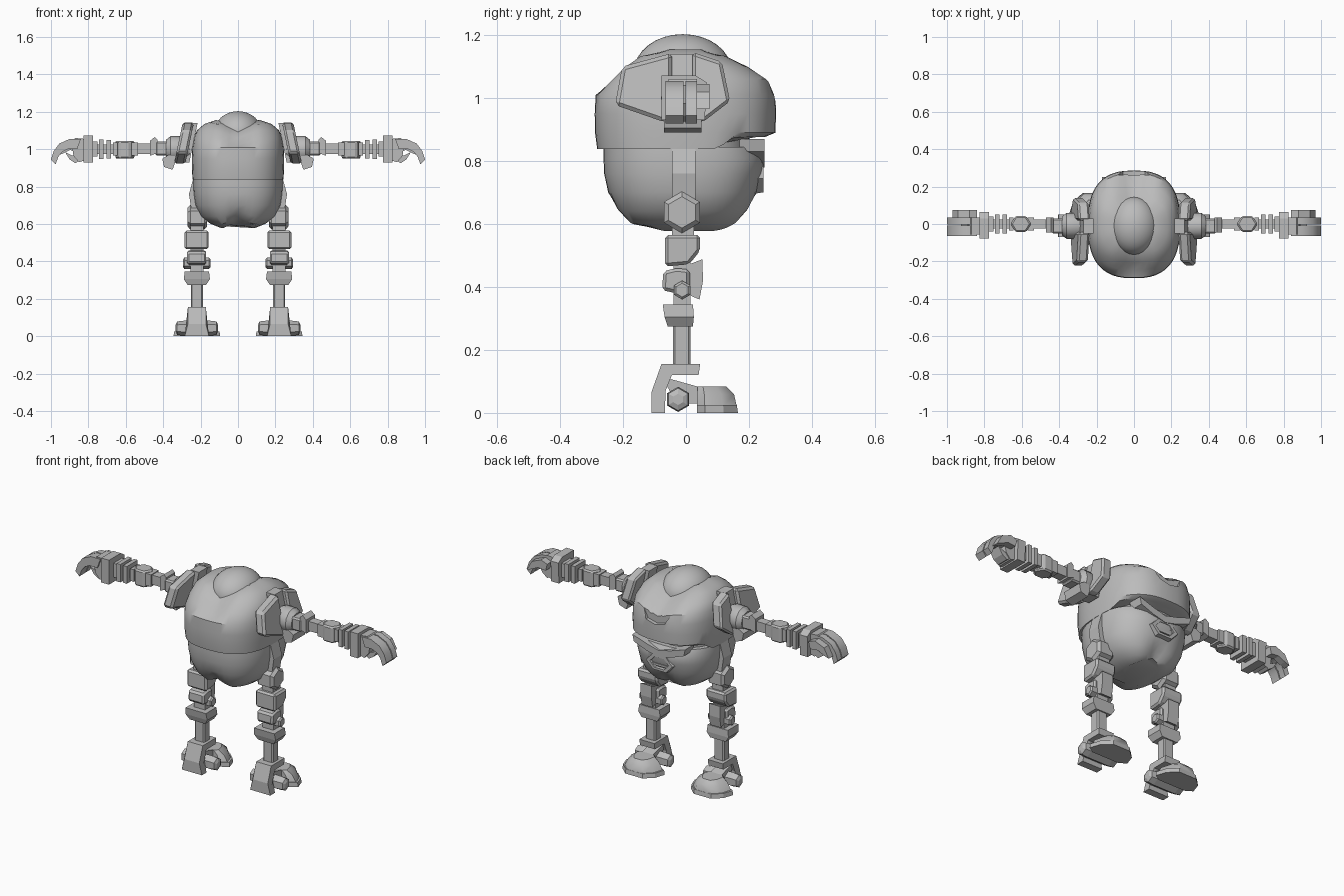
import bpy, bmesh, math
from mathutils import Matrix, Vector

if "Cube" in bpy.data.objects:
    bpy.data.objects.remove(bpy.data.objects["Cube"], do_unlink=True)

grey = bpy.data.materials.new("plain_grey")
grey.use_nodes = True
grey.diffuse_color = (0.5, 0.5, 0.5, 1)
grey.node_tree.nodes["Principled BSDF"].inputs["Base Color"].default_value = (0.5, 0.5, 0.5, 1)


def finish(name, bm, smooth=False, bevel=0):
    bmesh.ops.recalc_face_normals(bm, faces=bm.faces)
    if bevel:
        bmesh.ops.bevel(bm, geom=list(bm.edges), offset=bevel, segments=1, affect='EDGES')
    mesh = bpy.data.meshes.new(name)
    bm.to_mesh(mesh)
    bm.free()
    mesh.materials.append(grey)
    ob = bpy.data.objects.new(name, mesh)
    bpy.context.collection.objects.link(ob)
    if smooth:
        bpy.ops.object.select_all(action='DESELECT')
        ob.select_set(True)
        bpy.context.view_layer.objects.active = ob
        bpy.ops.object.shade_smooth_by_angle(angle=math.radians(35))
    return ob


def pair(name, bm, **kw):
    """Left part plus its mirror on the right."""
    twin = bm.copy()
    bmesh.ops.scale(twin, vec=(-1, 1, 1), verts=twin.verts)
    finish("left_" + name, bm, **kw)
    finish("right_" + name, twin, **kw)


def loft(rings):
    """Skin closed rings of points and cap both ends."""
    bm = bmesh.new()
    loops = [[bm.verts.new(p) for p in ring] for ring in rings]
    n = len(loops[0])
    for a, b in zip(loops, loops[1:]):
        for i in range(n):
            j = (i + 1) % n
            bm.faces.new((a[i], a[j], b[j], b[i]))
    bm.faces.new(loops[0])
    bm.faces.new(loops[-1])
    return bm


def prism(pts, axis, lo, hi):
    """Extrude a 2D outline along x (yz), y (xz) or z (xy)."""
    place = {"x": lambda p, d: (d, p[0], p[1]), "y": lambda p, d: (p[0], d, p[1]),
             "z": lambda p, d: (p[0], p[1], d)}[axis]
    return loft([[place(p, d) for p in pts] for d in (lo, hi)])


def block(x0, x1, y0, y1, z0, z1):
    return prism([(x0, y0), (x1, y0), (x1, y1), (x0, y1)], "z", z0, z1)


def rod(axis, a, b, profile, sides=6, turn=0):
    """Lathe of (distance, radius) pairs round a line along x or z."""
    rings = []
    for d, r in profile:
        ring = []
        for i in range(sides):
            t = turn + math.tau * i / sides
            u, v = a + r * math.cos(t), b + r * math.sin(t)
            ring.append((d, u, v) if axis == "x" else (u, v, d))
        rings.append(ring)
    return loft(rings)


def oval(z, a, front, back, power, sides=48):
    ring = []
    for i in range(sides):
        t = math.tau * i / sides
        c, s = math.cos(t), math.sin(t)
        x = a * math.copysign(abs(c) ** (2 / power), c)
        y = (back if s > 0 else front) * math.copysign(abs(s) ** (2 / power), s)
        ring.append((x, y, z))
    return ring


# Lower bowl of the body, cleft along the centre line underneath
bm = loft([oval(*r, 2.5) for r in (
    (.578, .09, .12, .15), (.60, .145, .19, .17), (.64, .20, .222, .20), (.70, .228, .247, .225),
    (.76, .237, .26, .243), (.81, .24, .262, .247), (.845, .238, .262, .225))])
for v in bm.verts:
    if v.co.z < .65:
        v.co.z += .035 * max(0, 1 - abs(v.co.x) / .08)
finish("lower_body", bm, smooth=True)

# Recessed core filling the mouth gap
finish("mouth_core", loft([oval(z, .215, .24, .2, 2.5) for z in (.82, .94)]), smooth=True)

# Upper shell, lifted over the mouth and cleft at the crown
bm = loft([oval(*r, 2.6) for r in (
    (.838, .243, .282, .25), (.89, .246, .289, .284), (.95, .247, .29, .286), (1.01, .244, .287, .284),
    (1.06, .236, .247, .27), (1.10, .22, .205, .21), (1.135, .18, .16, .14), (1.155, .12, .09, .08))])
for v in bm.verts:
    if v.co.z < .85:
        v.co.z += .038 * min(1, max(0, (v.co.y - .1) / .05))
    elif v.co.z > 1.04:
        v.co.z -= .04 * max(0, 1 - abs(v.co.x) / .11)
shell = finish("upper_body", bm)

# Visor notch cut in the rear of the shell
notch = finish("visor_cutter", prism(
    [(-.09, 1.06), (-.04, 1.035), (.04, 1.035), (.09, 1.06), (.06, 1.0), (0, .985), (-.06, 1.0)],
    "y", .262, .4))
notch.hide_render = True
notch.hide_viewport = True
cut = shell.modifiers.new("visor_cut", 'BOOLEAN')
cut.object = notch
cut.operation = 'DIFFERENCE'
cut.solver = 'EXACT'
bpy.context.view_layer.objects.active = shell
shell.select_set(True)
bpy.ops.object.modifier_apply(modifier=cut.name)
bpy.data.objects.remove(notch, do_unlink=True)
bpy.ops.object.select_all(action='DESELECT')
shell.select_set(True)
bpy.ops.object.shade_smooth_by_angle(angle=math.radians(35))

# Crown dome
bm = bmesh.new()
bmesh.ops.create_uvsphere(bm, u_segments=32, v_segments=16, radius=1,
                          matrix=Matrix.Translation((0, -.01, 1.085)) @ Matrix.Diagonal((.13, .155, .118, 1)))
finish("crown_dome", bm, smooth=True)

# Chevron lip and hexagonal vent at the mouth
finish("mouth_lip", prism([(-.17, .87), (-.08, .84), (0, .82), (.08, .84), (.17, .87),
                           (.16, .83), (.08, .80), (0, .78), (-.08, .80), (-.16, .83)], "y", .17, .25))
hexagon = [(math.cos(math.tau * i / 6), math.sin(math.tau * i / 6)) for i in range(6)]
bm = loft([[(x * s, y, .745 + z * s * .6) for x, z in hexagon] for s, y in
           ((.10, .20), (.085, .246), (.06, .246), (.055, .225))])
finish("mouth_vent", bm)
for z in (.73, .76):
    finish("vent_slat", block(-.05, .05, .22, .24, z - .006, z + .006))

# Shoulder pads in two tilted halves with a recessed bridge
def pad(name, pts, x0, thick, bevel):
    bm = prism(pts, "x", x0, x0 + thick)
    for v in bm.verts:
        v.co.x += (1.145 - v.co.z) * .21
    pair(name, bm, bevel=bevel)

pad("shoulder_pad_front", [(-.203, 1.10), (-.044, 1.143), (-.044, .924), (-.07, .924), (-.225, .978)], .235, .06, .012)
pad("shoulder_pad_rear", [(.02, 1.146), (.114, 1.115), (.14, .99), (.054, .924), (.02, .924)], .235, .06, .01)
pad("shoulder_bridge", [(-.05, 1.14), (.03, 1.14), (.03, .93), (-.05, .93)], .215, .055, 0)

# Arm: shoulder, links, elbow, ringed forearm and cuff
pair("shoulder_ball", rod("x", -.01, 1.0, [(.26, .05), (.30, .07), (.36, .07), (.385, .05)], 12), smooth=True)
pair("shoulder_guard", prism([(.325, .96), (.35, .89), (.395, .905), (.405, .95), (.37, .97)], "y", -.07, .05))
pair("upper_arm_block", block(.37, .44, -.05, .03, .965, 1.04), bevel=.008)
pair("upper_arm_cap", prism([(.43, .98), (.47, .965), (.47, 1.045), (.445, 1.065), (.43, 1.05)], "y", -.045, .035))
pair("upper_arm", block(.46, .58, -.025, .025, .975, 1.03))
pair("elbow_collar", block(.535, .57, -.035, .035, .965, 1.035))
pair("elbow", prism([(.605 + .055 * x, .05 * y) for x, y in hexagon], "z", .95, 1.045), bevel=.008)
pair("forearm", block(.63, .80, -.025, .025, .975, 1.025))
for x, r in ((.655, .035), (.69, .05), (.73, .052), (.76, .04)):
    pair("forearm_ring", block(x - .01, x + .014, -r, r, 1 - r, 1 + r))
pair("wrist_cuff", prism([(-.078, .93), (.06, .93), (.065, 1.05), (.03, 1.072), (-.078, 1.072)], "x", .775, .825))

# Claw hand
pair("palm", prism([(.82, .94), (.85, .93), (.88, .965), (.89, 1.04), (.87, 1.06), (.82, 1.055)], "y", -.055, .035))
curl = [(.84, 1.055), (.90, 1.055), (.955, 1.03), (.985, .99), (1.0, .945), (.975, .92),
        (.96, .96), (.94, .985), (.91, 1.0), (.86, 1.0)]
pair("finger_front", prism(curl, "y", -.065, -.008), smooth=True)
pair("finger_rear", prism(curl, "y", -.002, .035), smooth=True)
pair("thumb", prism([(.84, 1.03), (.88, 1.045), (.94, 1.02), (.97, .965), (.94, .975), (.90, .995), (.85, .99)], "y", .035, .075))
pair("lower_claw", prism([(.83, .95), (.87, .925), (.90, .945), (.925, .985), (.885, .965), (.85, .975)], "y", -.04, .03))

# Hip joint and the strut beside the bowl
pair("hip_strut", prism([(.19, .86), (.24, .84), (.262, .76), (.25, .68), (.19, .66)], "y", -.045, .03))
pair("hip", rod("x", -.013, .637, [(.165, .05), (.18, .066), (.255, .066), (.27, .05)], 6, math.pi / 6))
pair("hip_neck", block(.185, .255, -.045, .025, .54, .62))

# Leg segments, outlined from the side
pair("thigh", prism([(-.067, .565), (.045, .565), (.045, .515), (.01, .472), (-.067, .465)], "x", .157, .285), bevel=.01)
pair("thigh_core", block(.185, .255, -.04, .015, .30, .50))
pair("knee", prism([(-.076, .39), (-.072, .45), (-.03, .46), (.012, .455), (.012, .37)], "x", .17, .272), bevel=.01)
pair("calf_plate", prism([(.005, .47), (.052, .488), (.054, .42), (.043, .36), (.008, .375)], "x", .185, .255))
pair("knee_bolt", rod("x", -.012, .39, [(.148, .022), (.155, .03), (.287, .03), (.294, .022)], 6, math.pi / 6))
pair("shin_cup", loft([[(.22 + w * s, y, z) for s, y in ((-1, f), (1, f), (1, b), (-1, b))]
                       for z, w, f, b in ((.275, .05, -.058, .022), (.305, .07, -.068, .025), (.345, .065, -.074, .022))]))
pair("shin", block(.188, .252, -.042, .015, .13, .29), bevel=.007)

# Foot: ankle bracket with its front toe, bolts, strap and fan-shaped sole
bm = prism([(-.078, .155), (.045, .155), (.04, .12), (-.045, .12), (-.065, .07), (-.067, 0), (-.11, 0), (-.11, .065)],
           "x", .172, .268)
for v in bm.verts:
    if v.co.z < .03:
        v.co.x = .22 + (v.co.x - .22) * 1.35
pair("ankle_bracket", bm)
pair("foot_bolt", rod("x", -.025, .043, [(.107, .018), (.115, .036), (.15, .04), (.29, .04), (.325, .036), (.333, .018)],
                      6, math.pi / 6))
pair("foot_strap", prism([(-.065, .112), (.05, .08), (.05, .03), (-.03, .03), (-.06, .085)], "x", .185, .255))
fan = [(-.085, .035), (.085, .035), (.125, .06), (.105, .12), (.055, .165), (-.055, .165), (-.105, .12), (-.125, .06)]
pair("foot_sole", loft([[(.22 + x * s, .05 + (y - .05) * s, z) for x, y in fan]
                        for z, s in ((0, 1), (.025, .97))]))
pair("foot_top", loft([[(.22 + x * s, .04 + (y - .04) * t, z) for x, y in fan]
                       for z, s, t in ((.02, .9, .97), (.06, .72, .9), (.084, .45, .7))]), smooth=True)
